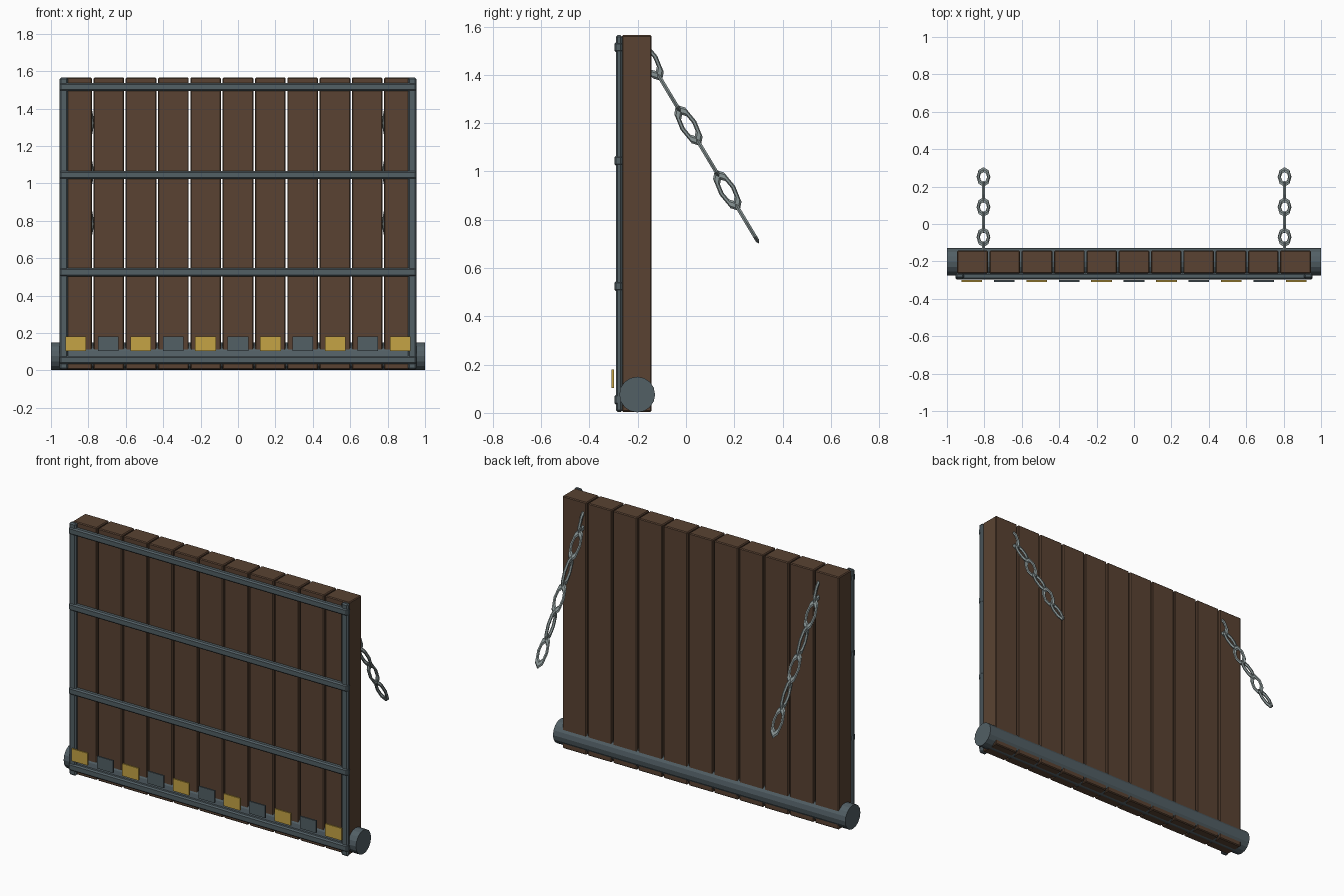
import bpy, bmesh, math
from mathutils import Vector, Matrix

if "Cube" in bpy.data.objects:
    bpy.data.objects.remove(bpy.data.objects["Cube"])


def material(name, rgb):
    m = bpy.data.materials.new(name)
    m.diffuse_color = (*rgb, 1)
    m.use_nodes = True
    m.node_tree.nodes["Principled BSDF"].inputs["Base Color"].default_value = m.diffuse_color
    return m


WOOD = material("wood", (0.10, 0.055, 0.032))
IRON = material("iron", (0.085, 0.115, 0.13))
STEEL = material("steel", (0.25, 0.30, 0.30))
GOLD = material("yellow", (0.56, 0.37, 0.06))


def finish(name, bm, mat):
    bmesh.ops.recalc_face_normals(bm, faces=bm.faces)
    me = bpy.data.meshes.new(name)
    bm.to_mesh(me)
    bm.free()
    me.materials.append(mat)
    ob = bpy.data.objects.new(name, me)
    bpy.context.collection.objects.link(ob)
    return ob


def box(name, x, y, z, mat, bevel=0.0):
    """Box from (min, max) ranges, with optional chamfered edges."""
    bm = bmesh.new()
    bmesh.ops.create_cube(bm, size=1)
    for v in bm.verts:
        v.co = Vector([(a + b) / 2 + c * (b - a) for c, (a, b) in zip(v.co, (x, y, z))])
    if bevel:
        bmesh.ops.bevel(bm, geom=bm.edges[:], offset=bevel, segments=1,
                        affect='EDGES', profile=0.5)
    return finish(name, bm, mat)


def link(name, matrix, half_len=0.1, half_wid=0.037, wire=0.009, n=8, m=6):
    """Low-poly chain link: stretched ring in its local XZ plane."""
    bm = bmesh.new()
    rings = []
    for i in range(n):
        a = 2 * math.pi * i / n
        ring = []
        for j in range(m):
            b = 2 * math.pi * j / m
            r = half_wid - wire + wire * math.cos(b)
            ring.append(bm.verts.new(matrix @ Vector((
                r * math.cos(a), wire * math.sin(b),
                r * math.sin(a) * half_len / half_wid))))
        rings.append(ring)
    for i in range(n):
        p, q = rings[i], rings[(i + 1) % n]
        for j in range(m):
            k = (j + 1) % m
            bm.faces.new((p[j], q[j], q[k], p[k]))
    return finish(name, bm, STEEL)


# Vertical planks and the row of small plates near the foot
N = 11
PITCH = 1.9 / N
for i in range(N):
    cx = (i - (N - 1) / 2) * PITCH
    box(f"plank_{i + 1}", (cx - 0.082, cx + 0.082), (-0.265, -0.143),
        (0.004, 1.565), WOOD, 0.005)
    px = (i - (N - 1) / 2) * 0.1736
    box(f"foot_plate_{i + 1}", (px - 0.055, px + 0.055), (-0.309, -0.299),
        (0.104, 0.18), IRON if i % 2 else GOLD)

# Iron frame: side rails and cross bars
for s, side in ((-1, "left"), (1, "right")):
    cx = s * 0.931
    box(f"side_rail_{side}", (cx - 0.023, cx + 0.023), (-0.291, -0.263),
        (0.004, 1.565), IRON, 0.008)
for i, z in enumerate((0.055, 0.525, 1.045, 1.515)):
    box(f"cross_bar_{i + 1}", (-0.955, 0.955), (-0.297, -0.263),
        (z - 0.022, z + 0.022), IRON, 0.008)

# Hinge axle along the bottom
bm = bmesh.new()
bmesh.ops.create_cone(bm, cap_ends=True, segments=16, radius1=0.074, radius2=0.074, depth=2,
                      matrix=Matrix.Translation((0, -0.202, 0.076)) @ Matrix.Rotation(math.pi / 2, 4, 'Y'))
finish("hinge_axle", bm, IRON)

# Two chains of links, alternately turned a quarter
start, step = Vector((0, -0.151, 1.46)), Vector((0, 0.0805, -0.1345))
tilt = Vector((0, 0, 1)).rotation_difference(-step).to_matrix().to_4x4()
for s, side in ((-1, "left"), (1, "right")):
    for i in range(6):
        pos = start + step * i + Vector((s * 0.805, 0, 0))
        turn = Matrix.Rotation(0 if i % 2 else math.pi / 2, 4, 'Z')
        link(f"chain_link_{side}_{i + 1}", Matrix.Translation(pos) @ tilt @ turn)
